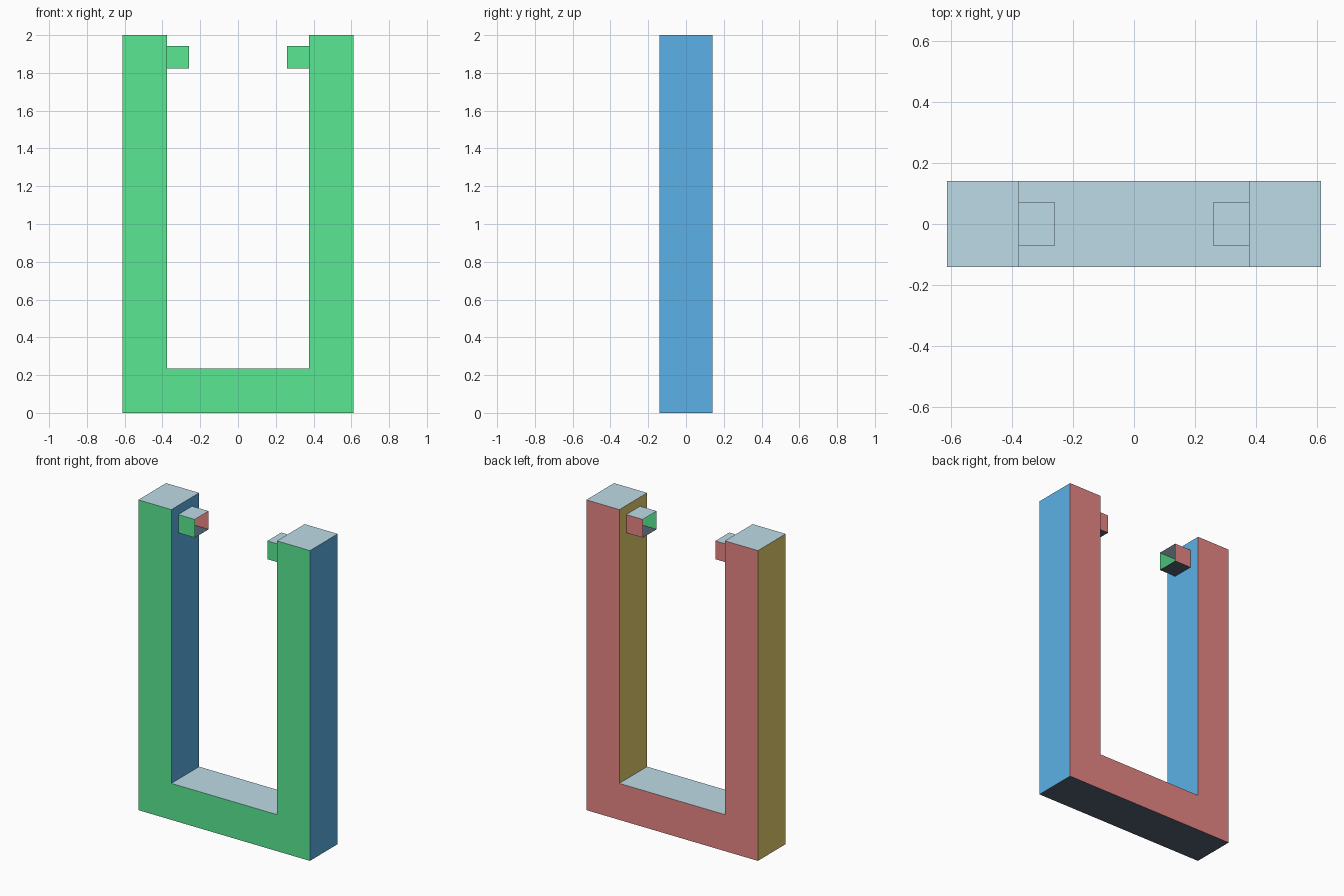
import bpy, bmesh
from mathutils import Vector

if "Cube" in bpy.data.objects:
    bpy.data.objects.remove(bpy.data.objects["Cube"])

U = 2 / 34  # modelling grid step


def srgb(r, g, b):
    lin = lambda c: c / 12.92 if c <= 0.04045 else ((c + 0.055) / 1.055) ** 2.4
    return tuple(lin(v / 255) for v in (r, g, b)) + (1.0,)


# One colour for each facing direction
SIDES = [
    ("front green", (0, -1, 0), (95, 243, 154)),
    ("right blue", (1, 0, 0), (97, 187, 243)),
    ("back red", (0, 1, 0), (242, 141, 139)),
    ("left yellow", (-1, 0, 0), (248, 223, 117)),
    ("top pale blue", (0, 0, 1), (190, 220, 232)),
    ("bottom slate", (0, 0, -1), (86, 100, 118)),
]
materials = []
for name, _, rgb in SIDES:
    mat = bpy.data.materials.new(name)
    mat.diffuse_color = srgb(*rgb)
    mat.use_nodes = True
    mat.node_tree.nodes["Principled BSDF"].inputs["Base Color"].default_value = mat.diffuse_color
    materials.append(mat)


def extrude_profile(name, points, half_depth, open_side=False):
    """Extrude an x-z outline along y and colour faces by direction.
    open_side leaves out the faces that look along x."""
    bm = bmesh.new()
    face = bm.faces.new([bm.verts.new((x, -half_depth, z)) for x, z in points])
    ext = bmesh.ops.extrude_face_region(bm, geom=[face], use_keep_orig=True)
    verts = [g for g in ext["geom"] if isinstance(g, bmesh.types.BMVert)]
    bmesh.ops.translate(bm, verts=verts, vec=(0, 2 * half_depth, 0))
    bmesh.ops.recalc_face_normals(bm, faces=bm.faces)
    bm.normal_update()
    for f in bm.faces:
        f.material_index = max(range(6), key=lambda i: f.normal.dot(Vector(SIDES[i][1])))
    if open_side:
        ends = [f for f in bm.faces if abs(f.normal.x) > 0.9]
        bmesh.ops.delete(bm, geom=ends, context="FACES")
    mesh = bpy.data.meshes.new(name)
    bm.to_mesh(mesh)
    bm.free()
    for mat in materials:
        mesh.materials.append(mat)
    obj = bpy.data.objects.new(name, mesh)
    bpy.context.collection.objects.link(obj)
    return obj


# U-shaped frame: two legs joined by the base
outer, inner, floor, top = 10.4 * U, 6.4 * U, 4 * U, 34 * U
extrude_profile("fork_frame", [
    (-outer, 0), (outer, 0), (outer, top), (inner, top),
    (inner, floor), (-inner, floor), (-inner, top), (-outer, top)], 2.4 * U)

# Small hollow pegs, open at the ends, near the top of each leg
tip, low, high = 4.4 * U, 31 * U, 33 * U
for side, s in (("left", -1), ("right", 1)):
    extrude_profile(side + "_peg", [
        (s * tip, low), (s * inner, low), (s * inner, high), (s * tip, high)],
        1.2 * U, open_side=True)
